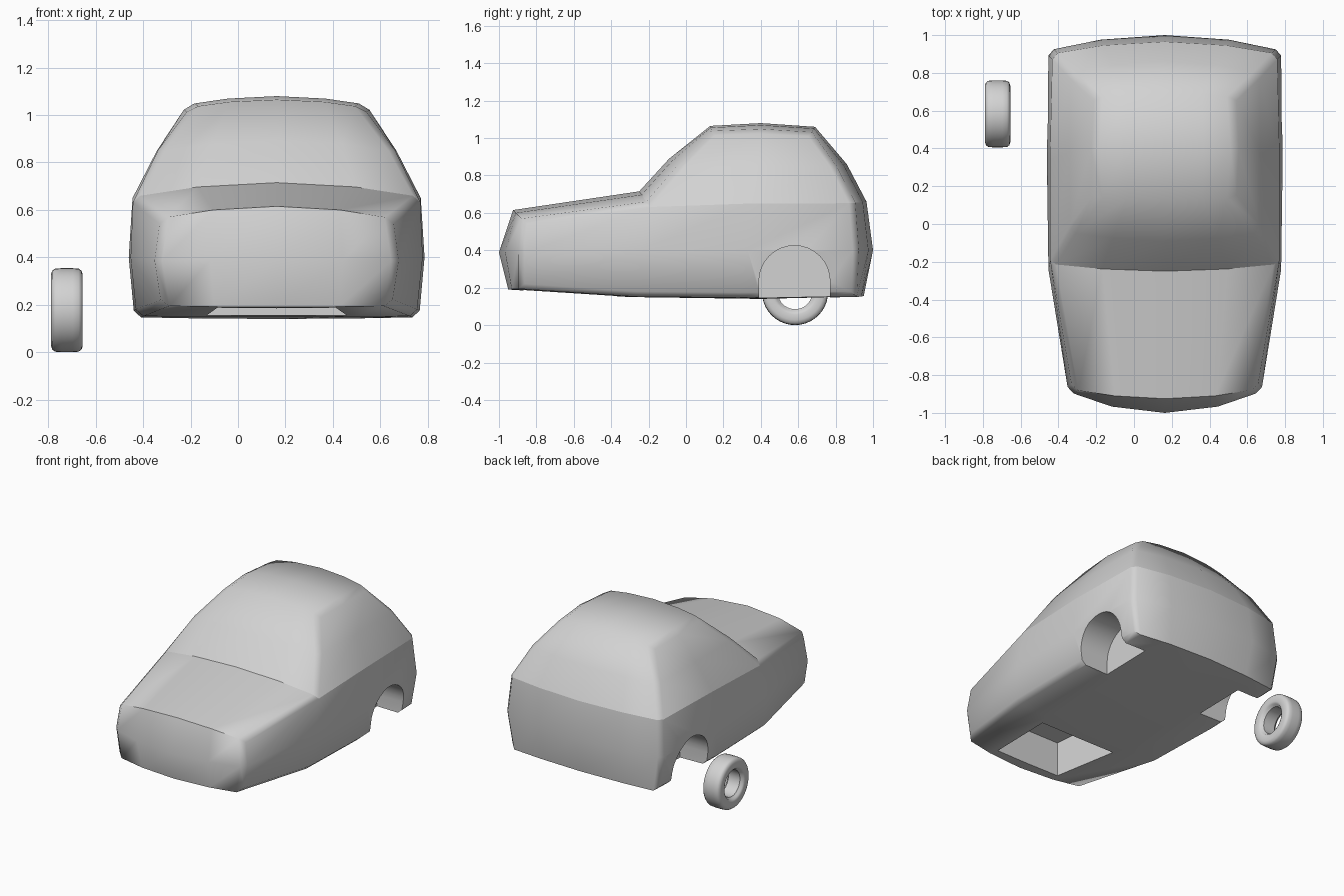
import bpy, bmesh, math

cube = bpy.data.objects.get("Cube")
if cube:
    bpy.data.objects.remove(cube, do_unlink=True)

CENTRE_X = 0.163

grey = bpy.data.materials.new("plain_grey")
grey.use_nodes = True
grey.diffuse_color = (0.65, 0.65, 0.65, 1)
grey.node_tree.nodes["Principled BSDF"].inputs["Base Color"].default_value = grey.diffuse_color


def make_object(name, bm):
    bmesh.ops.recalc_face_normals(bm, faces=bm.faces)
    mesh = bpy.data.meshes.new(name)
    bm.to_mesh(mesh)
    bm.free()
    mesh.materials.append(grey)
    obj = bpy.data.objects.new(name, mesh)
    bpy.context.collection.objects.link(obj)
    return obj


def select_only(obj):
    bpy.ops.object.select_all(action="DESELECT")
    obj.select_set(True)
    bpy.context.view_layer.objects.active = obj


def smooth(obj, degrees):
    select_only(obj)
    bpy.ops.object.shade_smooth_by_angle(angle=math.radians(degrees))


def prism(name, bottom, top):
    """Closed solid between two matching outlines."""
    bm = bmesh.new()
    a = [bm.verts.new(p) for p in bottom]
    b = [bm.verts.new(p) for p in top]
    n = len(a)
    for i in range(n):
        j = (i + 1) % n
        bm.faces.new((a[i], a[j], b[j], b[i]))
    bm.faces.new(a)
    bm.faces.new(b)
    obj = make_object(name, bm)
    obj.hide_render = True
    return obj


# Body outline: centre (y, z), then edge (half width, y, z)
outline = [
    ((-0.95, 0.19), (0.48, -0.89, 0.195)),   # 0 front bottom
    ((-1.00, 0.39), (0.51, -0.89, 0.385)),   # 1 front middle
    ((-0.925, 0.615), (0.485, -0.875, 0.565)),  # 2 front of hood
    ((-0.25, 0.715), (0.605, -0.21, 0.655)),  # 3 foot of windscreen
    ((-0.09, 0.89), (0.50, -0.04, 0.85)),    # 4 windscreen middle
    ((0.13, 1.065), (0.36, 0.14, 1.035)),    # 5 roof front
    ((0.40, 1.08), (0.375, 0.40, 1.045)),    # 6 roof middle
    ((0.69, 1.06), (0.36, 0.67, 1.03)),      # 7 roof rear
    ((0.86, 0.86), (0.50, 0.80, 0.85)),      # 8 rear window middle
    ((0.965, 0.66), (0.595, 0.90, 0.655)),   # 9 rear belt line
    ((1.00, 0.40), (0.615, 0.92, 0.40)),     # 10 rear middle
    ((0.95, 0.155), (0.575, 0.91, 0.15)),    # 11 rear bottom
    ((0.40, 0.14), (0.60, 0.28, 0.147)),     # 12 floor
    ((-0.30, 0.15), (0.59, -0.27, 0.152)),   # 13 floor front
]
columns = (-1, -0.55, 0, 0.55, 1)

bm = bmesh.new()
rows = []
for (cy, cz), (hx, ey, ez) in outline:
    rows.append([bm.verts.new((CENTRE_X + t * hx, cy + (ey - cy) * t * t,
                               cz + (ez - cz) * t * t)) for t in columns])
for i, row in enumerate(rows):
    nxt = rows[(i + 1) % len(rows)]
    for k in range(len(columns) - 1):
        bm.faces.new((row[k], row[k + 1], nxt[k + 1], nxt[k]))

# Side panels, bulging at mid height
inner = {"front_mid": (0.616, -0.24, 0.40), "mid": (0.624, 0.33, 0.40),
         "belt": (0.608, 0.34, 0.65), "window": (0.505, 0.38, 0.85)}
panels = [(0, 1, "front_mid", 13), (13, "front_mid", "mid", 12), (12, "mid", 10, 11),
          (1, 2, 3, "front_mid"), ("front_mid", 3, "belt", "mid"), ("mid", "belt", 9, 10),
          (3, 4, "window", "belt"), ("belt", "window", 8, 9),
          (4, 5, 6, "window"), ("window", 6, 7, 8)]
for col, side in ((0, -1), (-1, 1)):
    points = {key: bm.verts.new((CENTRE_X + side * x, y, z)) for key, (x, y, z) in inner.items()}
    points.update({i: row[col] for i, row in enumerate(rows)})
    for panel in panels:
        bm.faces.new([points[key] for key in panel])
bmesh.ops.recalc_face_normals(bm, faces=bm.faces)

# Chamfer the long edges between the sides and the wrap-around skin
rims = []
for col in (0, -1):
    for i, row in enumerate(rows):
        rims.append(bm.edges.get((row[col], rows[(i + 1) % len(rows)][col])))
bmesh.ops.bevel(bm, geom=rims, offset=0.028, segments=1, affect="EDGES", clamp_overlap=True)
body = make_object("body", bm)

# Front wheel well, slightly wider at the back
well_plan = [(-0.25, -0.87), (0.25, -0.87), (0.295, -0.37), (-0.295, -0.37)]
cutters = [prism("front_well_cutter",
                 [(CENTRE_X + x, y, 0.05) for x, y in well_plan],
                 [(CENTRE_X + x, y, 0.43) for x, y in well_plan])]

# Rear wheel arches
arch = [(0.39, 0.05)]
for i in range(17):
    a = math.pi * (1 - i / 16)
    arch.append((0.58 + 0.19 * math.cos(a), 0.235 + 0.19 * math.sin(a)))
arch.append((0.77, 0.05))
for side in (-1, 1):
    cutters.append(prism("rear_arch_cutter",
                         [(CENTRE_X + side * 0.39, y, z) for y, z in arch],
                         [(CENTRE_X + side * 0.80, y, z) for y, z in arch]))

for cutter in cutters:
    mod = body.modifiers.new("cut", "BOOLEAN")
    mod.operation = "DIFFERENCE"
    mod.solver = "EXACT"
    mod.object = cutter
    select_only(body)
    bpy.ops.object.modifier_apply(modifier=mod.name)
    bpy.data.objects.remove(cutter, do_unlink=True)
smooth(body, 50)

# Keep the belt line and the crease at the foot of the windscreen sharp
bm = bmesh.new()
bm.from_mesh(body.data)
for e in bm.edges:
    if all(v.co.y > -0.27 and 0.62 < v.co.z < 0.73 for v in e.verts):
        e.smooth = False
bm.to_mesh(body.data)
bm.free()

# Wheel: hollow tyre ring, (radius, sideways offset) half section mirrored
half = [(0.177, 0.025), (0.175, 0.05), (0.166, 0.062), (0.15, 0.067), (0.12, 0.067),
        (0.106, 0.062), (0.1, 0.05), (0.092, 0.045), (0.092, 0.02)]
section = half + [(r, -x) for r, x in reversed(half)]
STEPS = 40
bm = bmesh.new()
rings = []
for s in range(STEPS):
    a = 2 * math.pi * s / STEPS
    rings.append([bm.verts.new((-0.722 + x, 0.583 + r * math.cos(a), 0.177 + r * math.sin(a)))
                  for r, x in section])
for s in range(STEPS):
    p, q = rings[s], rings[(s + 1) % STEPS]
    for k in range(len(section)):
        m = (k + 1) % len(section)
        bm.faces.new((p[k], p[m], q[m], q[k]))
smooth(make_object("rear_wheel", bm), 45)
